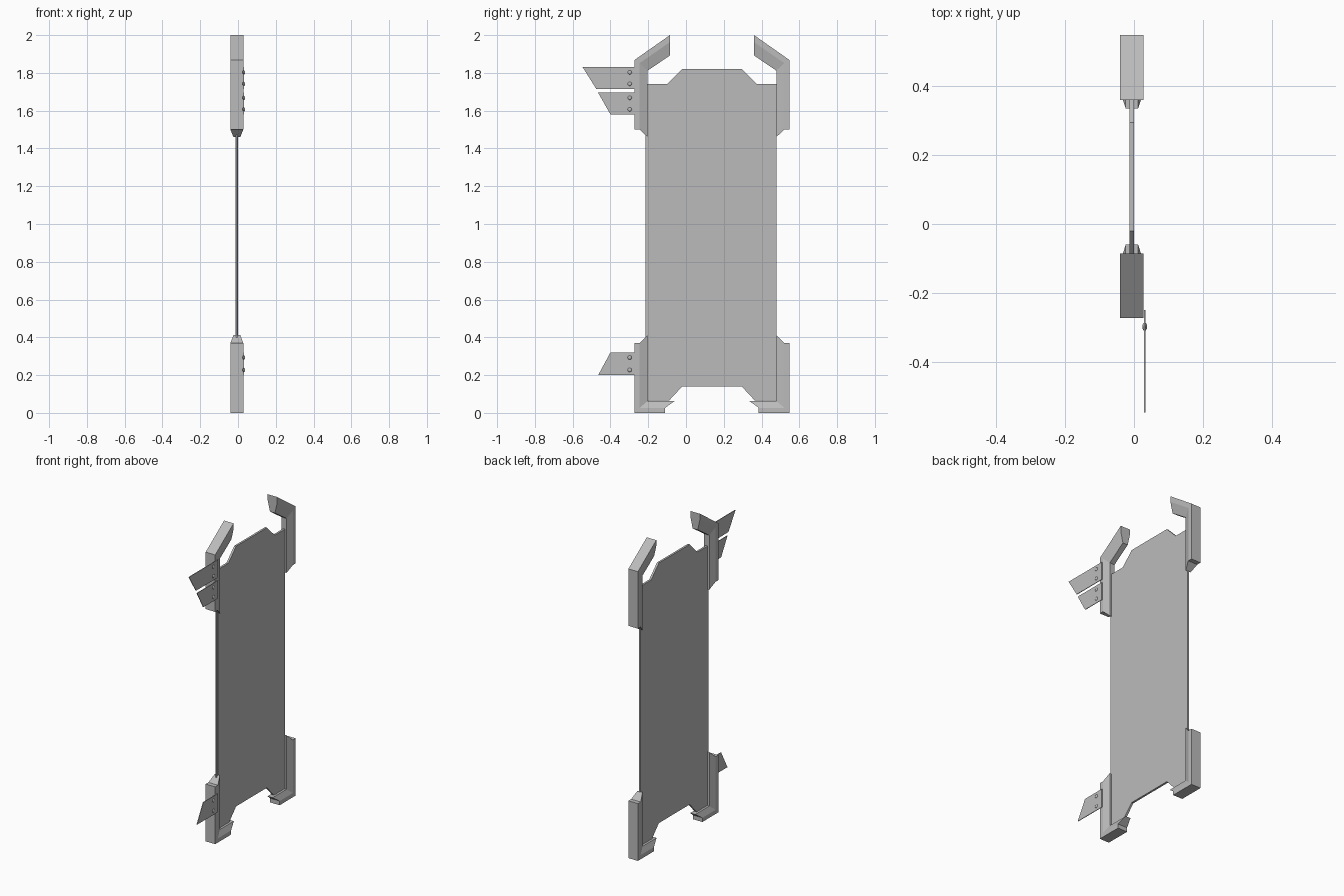
import bpy, bmesh, math

if "Cube" in bpy.data.objects:
    bpy.data.objects.remove(bpy.data.objects["Cube"], do_unlink=True)

MID_X, MID_Y = -0.006, 0.1375      # symmetry planes of the panel

grey = bpy.data.materials.new("plain grey")
grey.use_nodes = True
grey.diffuse_color = (0.5, 0.5, 0.5, 1)
grey.node_tree.nodes["Principled BSDF"].inputs["Base Color"].default_value = (0.5, 0.5, 0.5, 1)


def finish(name, bm):
    bmesh.ops.recalc_face_normals(bm, faces=bm.faces)
    mesh = bpy.data.meshes.new(name)
    bm.to_mesh(mesh)
    bm.free()
    mesh.materials.append(grey)
    ob = bpy.data.objects.new(name, mesh)
    bpy.context.collection.objects.link(ob)
    return ob


def plate(name, outline, x, thick):
    """Extrude a (y, z) outline along x, centred on x."""
    bm = bmesh.new()
    face = bm.faces.new([bm.verts.new((x - thick / 2, y, z)) for y, z in outline])
    ext = bmesh.ops.extrude_face_region(bm, geom=[face])["geom"]
    verts = [v for v in ext if isinstance(v, bmesh.types.BMVert)]
    bmesh.ops.translate(bm, verts=verts, vec=(thick, 0, 0))
    return finish(name, bm)


def bracket(name, outer, ridge, inner, mirrored):
    """Corner guard: full width from outer to ridge, tapering to inner."""
    bm = bmesh.new()
    rings = []
    for o, r, i in zip(outer, ridge, inner):
        section = [(o, .034), (r, .034), (i, .018), (i, -.018), (r, -.034), (o, -.034)]
        ring = []
        for (y, z), w in section:
            ring.append(bm.verts.new((MID_X + w, 2 * MID_Y - y if mirrored else y, z)))
        rings.append(ring)
    for a, b in zip(rings, rings[1:]):
        for k in range(6):
            n = (k + 1) % 6
            bm.faces.new((a[k], a[n], b[n], b[k]))
    for e in (rings[0], rings[-1]):
        bm.faces.new((e[0], e[1], e[4], e[5]))
        bm.faces.new((e[1], e[2], e[3], e[4]))
    return finish(name, bm)


# Thin main panel with notched top and bottom
half = [(-.205, .065), (-.09, .065), (-.02, .14)]
top_half = [(-.02, 1.82), (-.10, 1.74), (-.205, 1.74)]
flip = lambda pts: [(2 * MID_Y - y, z) for y, z in reversed(pts)]
plate("panel", half + flip(half) + flip(top_half) + top_half, MID_X, .013)

# Narrow strip along the front edge
plate("front_edge_strip", [(-.215, .3), (-.205, .3), (-.205, 1.6), (-.215, 1.6)], MID_X, .008)

# Corner guards, front and back
for side, mirrored in (("front", False), ("back", True)):
    bracket(side + "_top_bracket",
            [(-.273, 1.5), (-.273, 1.868), (-.085, 2)],
            [(-.245, 1.5), (-.245, 1.852), (-.085, 1.963)],
            [(-.203, 1.46), (-.203, 1.812), (-.085, 1.892)], mirrored)
    bracket(side + "_bottom_bracket",
            [(-.273, .37), (-.273, 0), (-.11, 0)],
            [(-.245, .37), (-.245, .027), (-.11, .027)],
            [(-.203, .412), (-.203, .063), (-.06, .063)], mirrored)

# Slanted tabs, each held by two rivets
TAB_X, TAB_IN = .031, -.25
tabs = {
    "upper_tab": (-.547, 1.83, -.475, 1.715),
    "middle_tab": (-.465, 1.695, -.40, 1.58),
    "lower_tab": (-.40, .32, -.465, .20),
}
for name, (y_top, z_top, y_low, z_low) in tabs.items():
    plate(name, [(y_top, z_top), (TAB_IN, z_top), (TAB_IN, z_low), (y_low, z_low)], TAB_X, .004)
    for n, z in enumerate((z_top - .027, z_low + .027)):
        bpy.ops.mesh.primitive_uv_sphere_add(segments=10, ring_count=6, radius=1,
                                             location=(TAB_X, -.298, z),
                                             rotation=(0, math.pi / 2, 0))
        rivet = bpy.context.object
        rivet.name = f"{name}_rivet_{n + 1}"
        rivet.scale = (.012, .012, .007)
        rivet.data.materials.append(grey)
        bpy.ops.object.shade_smooth_by_angle()
